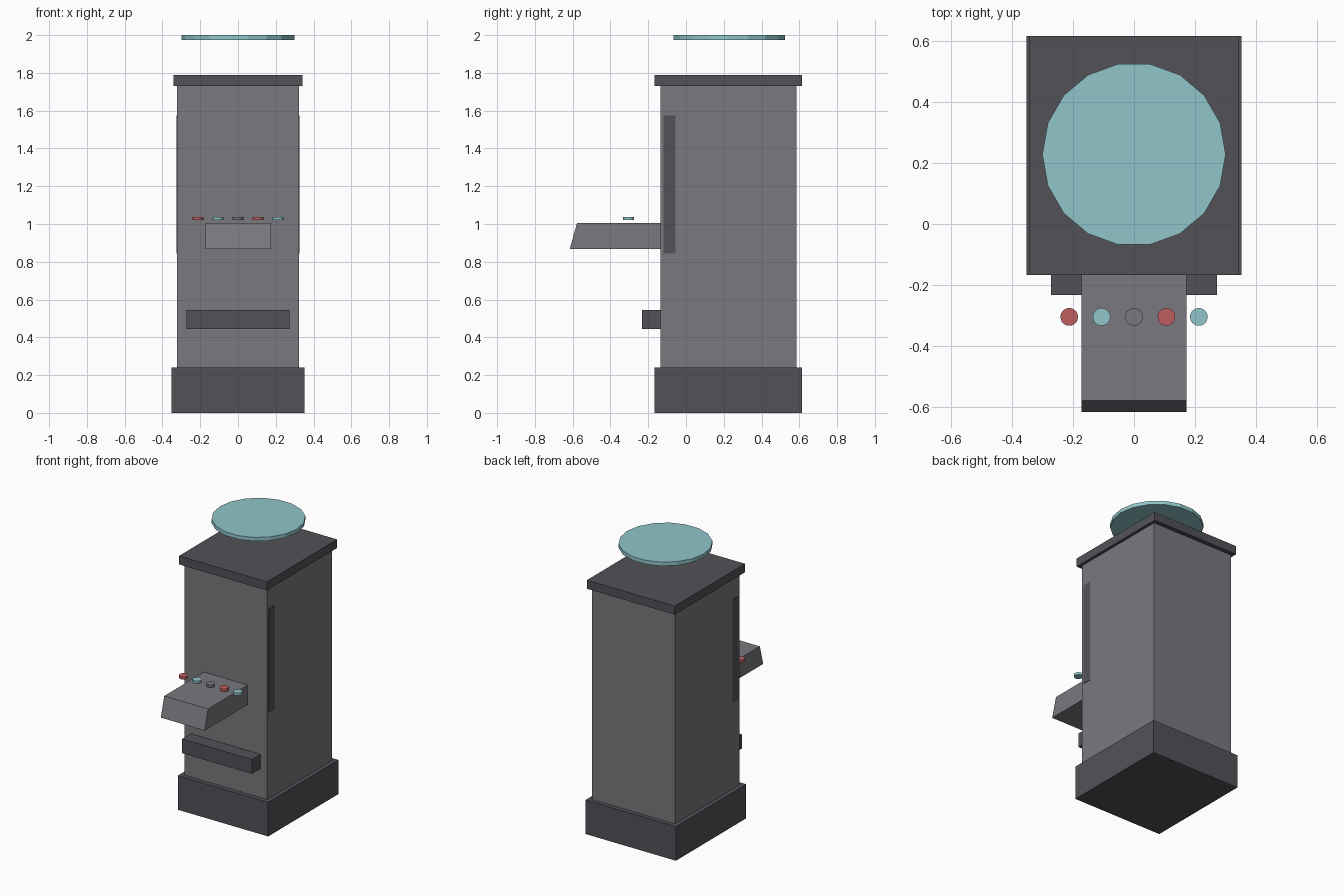
import bpy
import bmesh
import math
from mathutils import Matrix

cube = bpy.data.objects.get("Cube")
if cube:
    bpy.data.objects.remove(cube, do_unlink=True)


def material(name, rgb):
    m = bpy.data.materials.new(name)
    m.use_nodes = True
    m.diffuse_color = (*rgb, 1)
    m.node_tree.nodes["Principled BSDF"].inputs["Base Color"].default_value = (*rgb, 1)
    return m


GREY = material("mid grey", (0.19, 0.19, 0.21))
DARK = material("dark grey", (0.083, 0.083, 0.097))
TEAL = material("pale teal", (0.28, 0.56, 0.59))
RED = material("soft red", (0.52, 0.11, 0.115))


def finish(name, bm, mat):
    mesh = bpy.data.meshes.new(name)
    bmesh.ops.recalc_face_normals(bm, faces=bm.faces)
    bm.to_mesh(mesh)
    bm.free()
    mesh.materials.append(mat)
    obj = bpy.data.objects.new(name, mesh)
    bpy.context.collection.objects.link(obj)
    return obj


def box(name, x, y, z, mat):
    """Box from (min, max) ranges on each axis."""
    bm = bmesh.new()
    bmesh.ops.create_cube(bm, size=1)
    for v in bm.verts:
        v.co = [r[0] if c < 0 else r[1] for c, r in zip(v.co, (x, y, z))]
    return finish(name, bm, mat)


def disc(name, x, y, z, radius, mat, sides=18):
    """Flat-sided disc between two heights, with a corner on the x axis."""
    bm = bmesh.new()
    place = Matrix.Translation((x, y, sum(z) / 2)) @ Matrix.Rotation(math.pi / 2, 4, "Z")
    bmesh.ops.create_cone(bm, cap_ends=True, segments=sides, radius1=radius,
                          radius2=radius, depth=z[1] - z[0], matrix=place)
    return finish(name, bm, mat)


# Cabinet
box("base_plinth", (-0.352, 0.352), (-0.167, 0.615), (0, 0.24), DARK)
box("cabinet_body", (-0.322, 0.322), (-0.136, 0.585), (0.24, 1.73), GREY)
box("top_cap", (-0.342, 0.342), (-0.167, 0.615), (1.73, 1.79), DARK)

# Thin strips near the front edge of both sides
for side, s in (("left", 1), ("right", -1)):
    box(side + "_side_strip", sorted((s * 0.319, s * 0.325)), (-0.118, -0.055), (0.845, 1.575), DARK)

# Control shelf with a sloping front
shelf = box("control_shelf", (-0.171, 0.171), (-0.615, -0.13), (0.868, 1.006), GREY)
for v in shelf.data.vertices:
    if v.co.y < -0.5 and v.co.z > 0.9:
        v.co.y = -0.577

# Row of buttons
for i, mat in enumerate((RED, TEAL, GREY, RED, TEAL)):
    disc(f"button_{i + 1}", (i - 2) * 0.106, -0.304, (1.02, 1.038), 0.029, mat)

# Lower tray and floating disc
box("lower_tray", (-0.272, 0.272), (-0.233, -0.13), (0.445, 0.545), DARK)
disc("top_disc", 0, 0.228, (1.973, 2.0), 0.3, TEAL)
